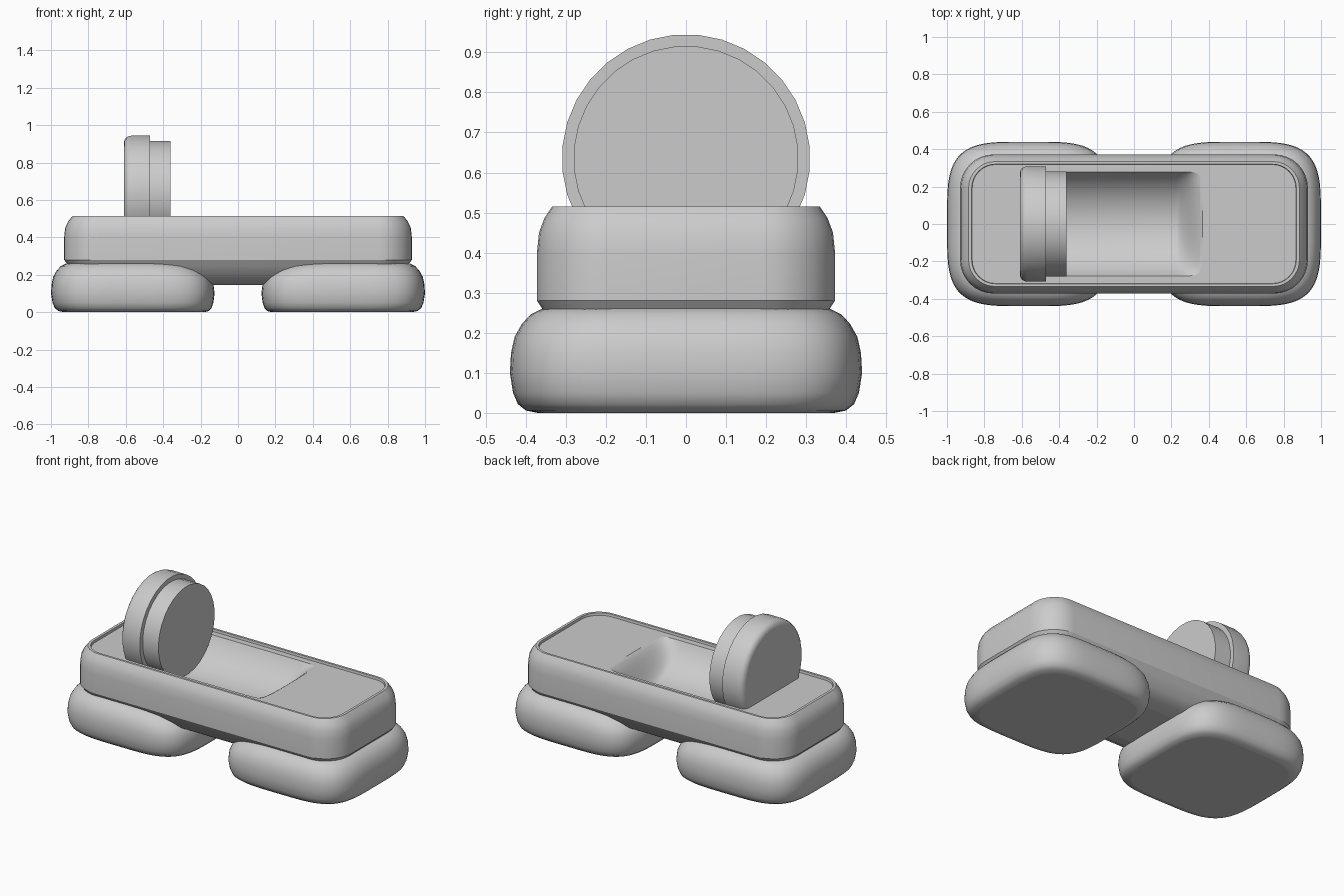
import bpy, bmesh, math

cube = bpy.data.objects.get("Cube")
if cube:
    bpy.data.objects.remove(cube, do_unlink=True)

grey = bpy.data.materials.new("plain grey")
grey.use_nodes = True
grey.diffuse_color = (0.6, 0.6, 0.6, 1)
grey.node_tree.nodes["Principled BSDF"].inputs["Base Color"].default_value = (0.6, 0.6, 0.6, 1)


def loft(name, rings):
    """Skin closed rings of equal length and cap both ends."""
    bm = bmesh.new()
    loops = [[bm.verts.new(p) for p in ring] for ring in rings]
    n = len(loops[0])
    for a, b in zip(loops, loops[1:]):
        for i in range(n):
            j = (i + 1) % n
            bm.faces.new((a[i], a[j], b[j], b[i]))
    bm.faces.new(loops[0][::-1])
    bm.faces.new(loops[-1])
    bmesh.ops.recalc_face_normals(bm, faces=bm.faces)
    mesh = bpy.data.meshes.new(name)
    bm.to_mesh(mesh)
    bm.free()
    mesh.materials.append(grey)
    obj = bpy.data.objects.new(name, mesh)
    bpy.context.collection.objects.link(obj)
    return obj


def activate(obj):
    bpy.ops.object.select_all(action='DESELECT')
    obj.select_set(True)
    bpy.context.view_layer.objects.active = obj


def smooth(obj):
    activate(obj)
    bpy.ops.object.shade_smooth_by_angle(angle=math.radians(31))
    for f in obj.data.polygons:
        if len(f.vertices) > 4:  # flat caps
            f.use_smooth = False


def rounded_rect(hx, hy, r, z, steps=8):
    pts = []
    for k, (sx, sy) in enumerate([(1, 1), (-1, 1), (-1, -1), (1, -1)]):
        for i in range(steps + 1):
            a = math.pi / 2 * (k + i / steps)
            pts.append((sx * (hx - r) + r * math.cos(a),
                        sy * (hy - r) + r * math.sin(a), z))
    return pts


def squircle(x0, x1, hy, z, n=64):
    cx, hx = (x0 + x1) / 2, (x1 - x0) / 2
    pts = []
    for i in range(n):
        a = 2 * math.pi * (i + 0.5) / n
        c, s = math.cos(a), math.sin(a)
        pts.append((cx + hx * math.copysign(abs(c) ** 0.5, c),
                    hy * math.copysign(abs(s) ** 0.5, s), z))
    return pts


# Body: rounded tub with a sloping belly, a thin rim and a sunken deck
FLOOR = 0.50
body_profile = [(0.20, 0.145), (0.12, 0.155), (0.06, 0.19), (0.02, 0.25),
                (0, 0.28), (0, 0.40), (0.005, 0.45), (0.018, 0.485),
                (0.038, 0.515), (0.052, 0.515), (0.054, FLOOR)]
body = loft("body", [rounded_rect(0.93 - d * 1.2, 0.372 - d, max(0.18 - d, 0.06), z)
                     for d, z in body_profile])

# Trough in the deck: round bottomed, fading out towards +x
AXIS, RADIUS = 0.635, 0.31


def trough_section(x, fade):
    pts = []
    for i in range(25):
        y = 0.28 * math.sin(math.pi * (i / 24 - 0.5))
        z = AXIS - math.sqrt(RADIUS ** 2 - y * y)
        pts.append((x, y, z + (FLOOR + 0.004 - z) * fade))
    return pts + [(x, 0.28, 0.8), (x, -0.28, 0.8)]


sections = [trough_section(-0.5, 0)]
for i in range(13):
    t = i / 12
    sections.append(trough_section(0.22 + 0.16 * t, t * t * (3 - 2 * t)))
cutter = loft("trough_cutter", sections)
cutter.hide_render = True
activate(body)
cut = body.modifiers.new("trough", 'BOOLEAN')
cut.operation = 'DIFFERENCE'
cut.solver = 'EXACT'
cut.object = cutter
bpy.ops.object.modifier_apply(modifier=cut.name)
bpy.data.objects.remove(cutter, do_unlink=True)
smooth(body)

# Feet: soft cushions, rounder on the inner top edge
foot_profile = [(0.07, 0), (0.04, 0.006), (0.02, 0.022), (0.008, 0.05),
                (0, 0.10), (0.003, 0.15), (0.012, 0.19), (0.03, 0.222),
                (0.052, 0.246), (0.08, 0.26), (0.11, 0.265)]
for side, name in ((-1, "right_foot"), (1, "left_foot")):
    rings = []
    for d, z in foot_profile:
        inner = 0.125 + d * (1.9 if z > 0.1 else 0.8)
        outer = 1 - d
        x0, x1 = sorted((side * inner, side * outer))
        rings.append(squircle(x0, x1, 0.44 - d, z))
    smooth(loft(name, rings))


# Upright wheel: wide rim with a softened back edge, and a narrower disc
def wheel(name, profile, n=32):
    rings = []
    for x, r in profile:
        rings.append([(x, r * math.cos(2 * math.pi * (i + 0.5) / n),
                       AXIS + r * math.sin(2 * math.pi * (i + 0.5) / n))
                      for i in range(n)])
    smooth(loft(name, rings))


wheel("wheel_rim", [(-0.61, 0.275), (-0.607, 0.288), (-0.598, 0.3),
                    (-0.585, 0.307), (-0.57, 0.31), (-0.47, 0.31)])
wheel("wheel_disc", [(-0.48, 0.281), (-0.36, 0.281)])
